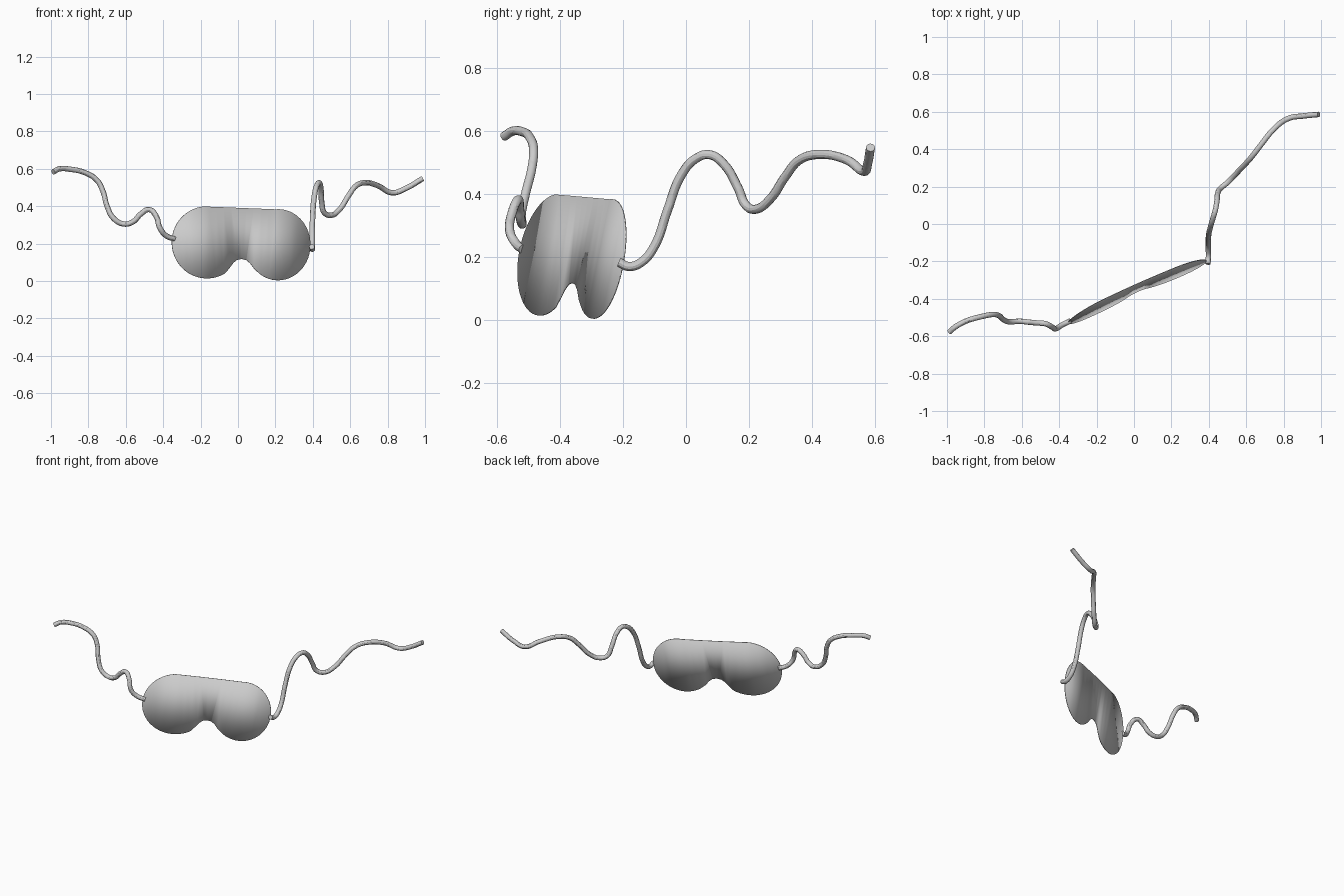
import bpy, bmesh
from math import radians, cos, sin

if "Cube" in bpy.data.objects:
    bpy.data.objects.remove(bpy.data.objects["Cube"])


def arc(cx, cz, rx, rz, a0, a1, n=36):
    """Points along an elliptical arc, angles in degrees."""
    steps = [radians(a0 + (a1 - a0) * i / n) for i in range(n + 1)]
    return [(cx + rx * cos(a), cz + rz * sin(a)) for a in steps]


def mask_depth(x, z):
    """Slanted, slightly bowed sheet on which the mask lies."""
    return -0.402 + 0.455 * x + 0.155 * z + 0.014 * (1 - (x / 0.37) ** 2)


# Mask: two round lobes, nose notch, straight top edge
outline = arc(-0.165, 0.207, 0.189, 0.193, 97, 300)
outline += [(-0.045, 0.070), (-0.025, 0.097), (-0.005, 0.113), (0.02, 0.118),
            (0.045, 0.112), (0.065, 0.095), (0.088, 0.064)]
outline += arc(0.215, 0.194, 0.172, 0.190, -125, 95)

bm = bmesh.new()
bm.faces.new([bm.verts.new((x, 0, z)) for x, z in outline])
for i in range(-8, 10):
    bmesh.ops.bisect_plane(bm, geom=bm.verts[:] + bm.edges[:] + bm.faces[:],
                           plane_co=(i * 0.04 + 0.003, 0, 0), plane_no=(1, 0, 0))
for v in bm.verts:
    v.co.y = mask_depth(v.co.x, v.co.z)
bmesh.ops.triangulate(bm, faces=bm.faces[:])
bmesh.ops.recalc_face_normals(bm, faces=bm.faces[:])
mesh = bpy.data.meshes.new("mask")
bm.to_mesh(mesh)
bm.free()
mask = bpy.data.objects.new("mask", mesh)
bpy.context.collection.objects.link(mask)
solid = mask.modifiers.new("thickness", 'SOLIDIFY')
solid.thickness = 0.004
solid.offset = 0
bpy.context.view_layer.objects.active = mask
mask.select_set(True)
bpy.ops.object.shade_smooth_by_angle()


def cord(name, points, radius=0.0145):
    """Round cord through the given points."""
    curve = bpy.data.curves.new(name, 'CURVE')
    curve.dimensions = '3D'
    curve.bevel_depth = radius
    curve.bevel_resolution = 4
    curve.resolution_u = 8
    curve.use_fill_caps = True
    spline = curve.splines.new('BEZIER')
    spline.bezier_points.add(len(points) - 1)
    for bp, co in zip(spline.bezier_points, points):
        bp.co = co
        bp.handle_left_type = bp.handle_right_type = 'AUTO'
    obj = bpy.data.objects.new(name, curve)
    bpy.context.collection.objects.link(obj)
    bpy.ops.object.select_all(action='DESELECT')
    obj.select_set(True)
    bpy.context.view_layer.objects.active = obj
    bpy.ops.object.convert(target='MESH')
    bpy.ops.object.shade_smooth_by_angle()


# Cords tied to the two ends of the mask
cord("left_cord", [
    (-0.340, -0.518, 0.225), (-0.385, -0.540, 0.243), (-0.418, -0.560, 0.285),
    (-0.437, -0.551, 0.345), (-0.475, -0.533, 0.382), (-0.520, -0.529, 0.358),
    (-0.560, -0.525, 0.318), (-0.610, -0.520, 0.305), (-0.665, -0.523, 0.335),
    (-0.700, -0.510, 0.400), (-0.722, -0.490, 0.480), (-0.755, -0.484, 0.540),
    (-0.820, -0.496, 0.580), (-0.900, -0.520, 0.598), (-0.955, -0.550, 0.600),
    (-0.988, -0.578, 0.583)])
cord("right_cord", [
    (0.395, -0.213, 0.183), (0.398, -0.180, 0.170), (0.398, -0.140, 0.185),
    (0.398, -0.100, 0.235), (0.399, -0.060, 0.345), (0.409, -0.015, 0.460),
    (0.422, 0.030, 0.512), (0.435, 0.075, 0.525), (0.443, 0.120, 0.495),
    (0.448, 0.165, 0.420), (0.462, 0.190, 0.365), (0.500, 0.222, 0.352),
    (0.545, 0.268, 0.385), (0.590, 0.315, 0.455), (0.630, 0.360, 0.508),
    (0.680, 0.425, 0.526), (0.750, 0.510, 0.509), (0.827, 0.565, 0.472),
    (0.900, 0.577, 0.497), (0.988, 0.586, 0.548)])
